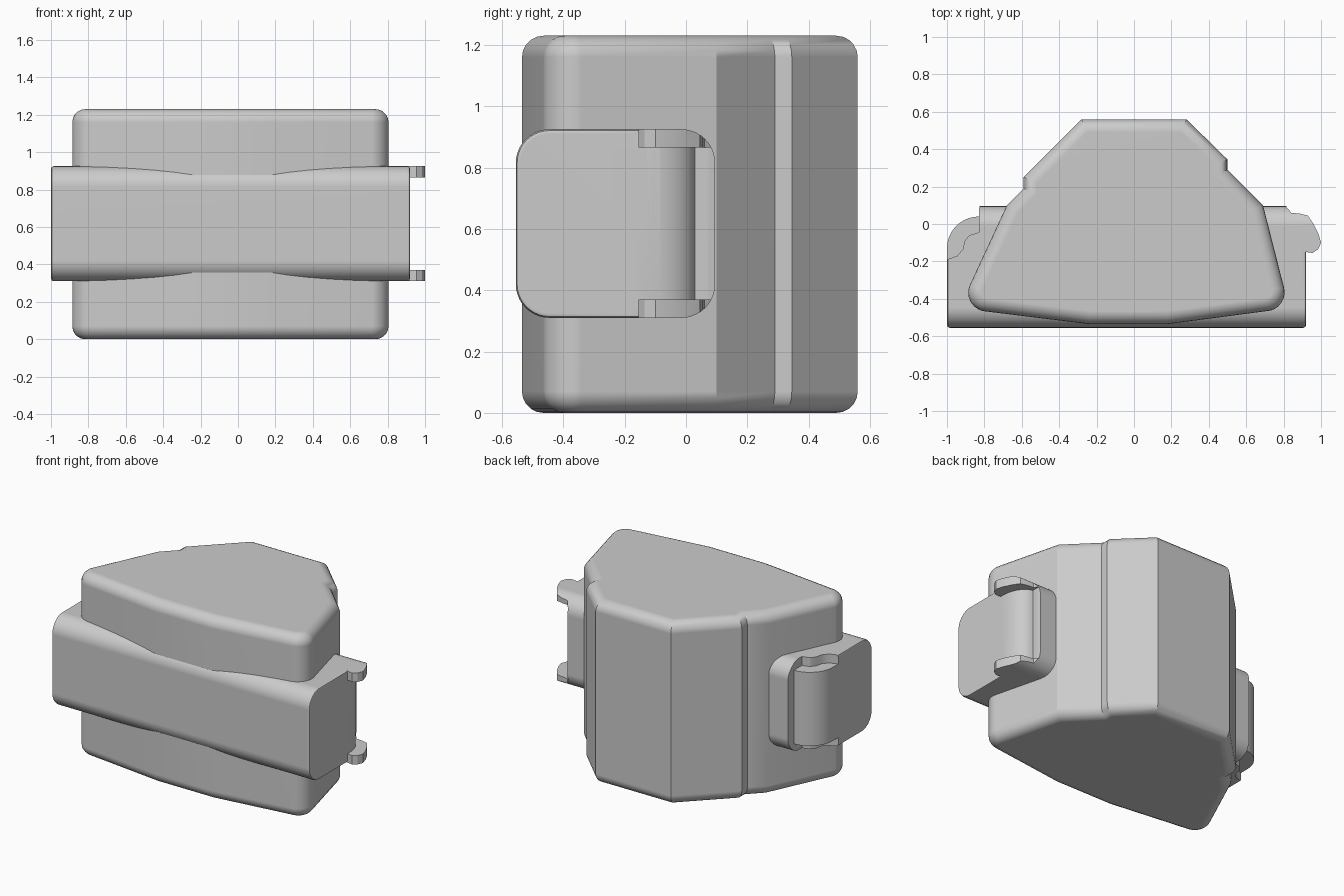
import bpy, bmesh, math
from mathutils import Vector

cube = bpy.data.objects.get("Cube")
if cube:
    bpy.data.objects.remove(cube, do_unlink=True)

grey = bpy.data.materials.new("plain grey")
grey.use_nodes = True
GREY = (0.6, 0.6, 0.6, 1)
grey.diffuse_color = GREY
grey.node_tree.nodes["Principled BSDF"].inputs["Base Color"].default_value = GREY


def fillet(a, corner, b, radius, steps=8):
    """Points that round off one corner of an outline."""
    c = Vector(corner)
    u, v = (Vector(a) - c).normalized(), (Vector(b) - c).normalized()
    half = math.acos(u.dot(v)) / 2
    centre = c + (u + v).normalized() * radius / math.sin(half)
    reach = radius / math.tan(half)
    start, end = c + u * reach - centre, c + v * reach - centre
    return [tuple(centre + start.lerp(end, i / steps).normalized() * radius)
            for i in range(steps + 1)]


def arc(cx, cy, rx, ry, a0, a1, steps=10):
    angles = [math.radians(a0 + (a1 - a0) * i / steps) for i in range(steps + 1)]
    return [(cx + rx * math.cos(t), cy + ry * math.sin(t)) for t in angles]


def prism(name, outline, low, high, axis="z", rim=0, segments=5):
    """Extrude an outline along z (or x) and round both end rims."""
    bm = bmesh.new()
    place = (lambda p, h: (p[0], p[1], h)) if axis == "z" else (lambda p, h: (h, p[0], p[1]))
    bottom = [bm.verts.new(place(p, low)) for p in outline]
    top = [bm.verts.new(place(p, high)) for p in outline]
    caps = [bm.faces.new(bottom), bm.faces.new(top)]
    for i in range(len(outline)):
        j = (i + 1) % len(outline)
        bm.faces.new((bottom[i], bottom[j], top[j], top[i]))
    bmesh.ops.recalc_face_normals(bm, faces=bm.faces)
    if rim:
        edges = [e for f in caps for e in f.edges]
        bmesh.ops.bevel(bm, geom=edges, offset=rim, segments=segments,
                        profile=0.5, affect="EDGES", clamp_overlap=False)
    mesh = bpy.data.meshes.new(name)
    bm.to_mesh(mesh)
    bm.free()
    mesh.materials.append(grey)
    obj = bpy.data.objects.new(name, mesh)
    bpy.context.collection.objects.link(obj)
    return obj


def activate(obj):
    bpy.ops.object.select_all(action="DESELECT")
    obj.select_set(True)
    bpy.context.view_layer.objects.active = obj


def finish(obj):
    activate(obj)
    bpy.ops.object.shade_smooth_by_angle(angle=math.radians(30))
    obj.modifiers.new("even shading", "WEIGHTED_NORMAL").keep_sharp = True


# Rounded side section shared by every part of the cross bar
FRONT, BACK, LOW, HIGH, R = -0.555, 0.095, 0.31, 0.925, 0.11
SECTION = (arc(FRONT + R, LOW + R, R, R, 180, 270) + arc(BACK - R, LOW + R, R, R, 270, 360)
           + arc(BACK - R, HIGH - R, R, R, 0, 90) + arc(FRONT + R, HIGH - R, R, R, 90, 180))


def clipped(name, outline, low, high, right_end):
    """A vertical prism trimmed to the rounded bar section."""
    obj = prism(name, outline, low, high)
    cutter = prism("bar_trim", SECTION, -1, right_end, "x", 0.015, 2)
    cutter.hide_render = True
    mod = obj.modifiers.new("trim", "BOOLEAN")
    mod.operation, mod.solver, mod.object = "INTERSECT", "EXACT", cutter
    activate(obj)
    bpy.ops.object.modifier_apply(modifier=mod.name)
    bpy.data.objects.remove(cutter, do_unlink=True)
    finish(obj)


# Main body with stepped back corners and rounded front corners
front_l, front_r = (0.18, -0.535), (-0.24, -0.535)
side_l, side_r = (0.69, 0.10), (-0.68, 0.10)
body_outline = ([(-0.28, 0.56), (-0.59, 0.25), (-0.59, 0.19), side_r]
                + fillet(side_r, (-0.935, -0.45), front_r, 0.1)
                + [front_r, front_l]
                + fillet(front_l, (0.83, -0.45), side_l, 0.1)
                + [side_l, (0.5, 0.29), (0.5, 0.345), (0.28, 0.56)])
finish(prism("body", body_outline, 0, 1.23, rim=0.07))

# Cross bar, with a curved shoulder on the left and scalloped notches on the right
bar_outline = ([(-1.1, -0.6), (1, -0.6), (1, -0.17), (0.92, -0.17)]
               + arc(0.81, -0.13, 0.11, 0.16, 0, 85)
               + [(0.82, 0.07), (0.81, 0.12), (-0.82, 0.12), (-0.83, 0.07), (-0.83, -0.045),
                  (-0.88, -0.06), (-0.905, -0.09), (-0.915, -0.135), (-0.945, -0.17),
                  (-1, -0.19), (-1.1, -0.19)])
clipped("cross_bar", bar_outline, 0.2, 1.0, 0.92)

# Rounded knuckle between the notches
knuckle = arc(-0.83, -0.13, 0.17, 0.17, 90, 180) + [(-1, -0.2), (-0.8, -0.2), (-0.8, 0.04)]
clipped("knuckle", knuckle, 0.37, 0.865, 0.92)

# Pair of hooks reaching past the left end
hook = [(0.78, -0.15), (0.92, -0.15), (0.955, -0.155), (0.985, -0.135), (1, -0.1), (0.985, -0.05),
        (0.96, 0.0), (0.93, 0.045), (0.89, 0.055), (0.84, 0.06), (0.815, 0.095), (0.78, 0.095)]
for name, low, high in (("lower_hook", 0.2, 0.37), ("upper_hook", 0.865, 1.0)):
    clipped(name, hook, low, high, 1.02)
